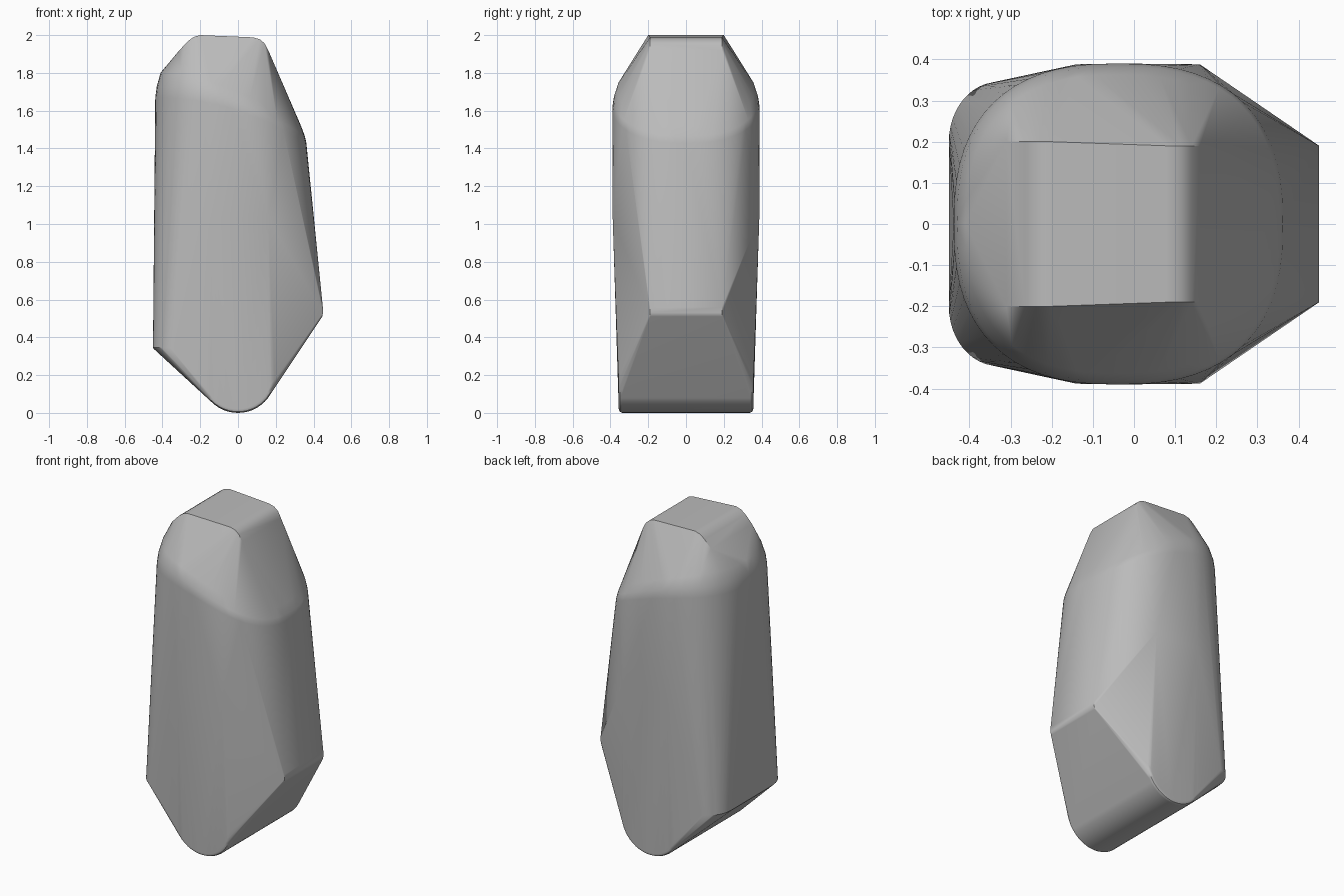
import bpy, bmesh
from math import sin, cos, pi, copysign, radians

cube = bpy.data.objects.get("Cube")
if cube:
    bpy.data.objects.remove(cube, do_unlink=True)

points = []


def mirrored(x, y, z):
    """Add a point on both the front and back halves."""
    points.extend([(x, -y, z), (x, y, z)])


def ring(scale, lift):
    """Rounded shoulder ring on a curved, tilted surface."""
    steps = 64
    for i in range(steps):
        a = 2 * pi * i / steps
        c, s = cos(a), sin(a)
        x = -0.038 + 0.4 * scale * copysign(abs(c) ** 0.8, c)
        y = 0.39 * scale * copysign(abs(s) ** 0.8, s)
        z = 1.6 - 0.33 * x - 0.4 * x * x + lift * (1 - 0.8 * x)
        points.append((x, y, z))


# Rounded keel running front to back, with softened ends
for i in range(25):
    a = pi + pi * i / 24
    for r, y in ((0.2, 0.338), (0.194, 0.35), (0.18, 0.356)):
        mirrored(r * cos(a), y, 0.2 + r * sin(a))

# Blunt nose edge on one side
for x, z in ((0.435, 0.495), (0.446, 0.51), (0.45, 0.53), (0.449, 0.56)):
    mirrored(x, 0.19, z)

# Rounded lower corners on the other side
for i in range(13):
    a = pi / 2 * i / 12
    mirrored(-0.33 - 0.12 * cos(a), 0.2 + 0.145 * sin(a), 0.345)
mirrored(-0.445, 0.19, 0.338)

# Widest part of the front and back walls
for x in (-0.14, -0.04, 0.06, 0.16):
    mirrored(x, 0.388, 1.03)

# Shoulders
ring(1.0, 0.0)
ring(0.98, 0.045)
ring(0.93, 0.1)

# Flat top with rolled ends
for x, z in ((-0.31, 1.92), (-0.265, 1.968), (-0.235, 1.99), (-0.2, 2.0),
             (0.08, 1.988), (0.115, 1.978), (0.14, 1.957), (0.16, 1.92)):
    mirrored(x, 0.2 if x < 0 else 0.19, z)

# Wrap one skin around the parts
bm = bmesh.new()
for p in points:
    bm.verts.new(p)
hull = bmesh.ops.convex_hull(bm, input=bm.verts)
loose = {v for v in hull["geom_interior"] + hull["geom_unused"]
         if isinstance(v, bmesh.types.BMVert)}
bmesh.ops.delete(bm, geom=list(loose), context="VERTS")
bmesh.ops.dissolve_limit(bm, angle_limit=radians(0.5), verts=bm.verts, edges=bm.edges)
bmesh.ops.recalc_face_normals(bm, faces=bm.faces)
mesh = bpy.data.meshes.new("body")
bm.to_mesh(mesh)
bm.free()
body = bpy.data.objects.new("body", mesh)
bpy.context.collection.objects.link(body)

# Plain grey finish
grey = bpy.data.materials.new("grey")
grey.use_nodes = True
grey.diffuse_color = (0.5, 0.5, 0.5, 1)
grey.node_tree.nodes["Principled BSDF"].inputs["Base Color"].default_value = (0.5, 0.5, 0.5, 1)
mesh.materials.append(grey)

# Smooth skin with crisp hard edges
bpy.ops.object.select_all(action="DESELECT")
body.select_set(True)
bpy.context.view_layer.objects.active = body
bpy.ops.object.shade_smooth_by_angle(angle=radians(30))
weighted = body.modifiers.new("even_shading", "WEIGHTED_NORMAL")
weighted.keep_sharp = True
